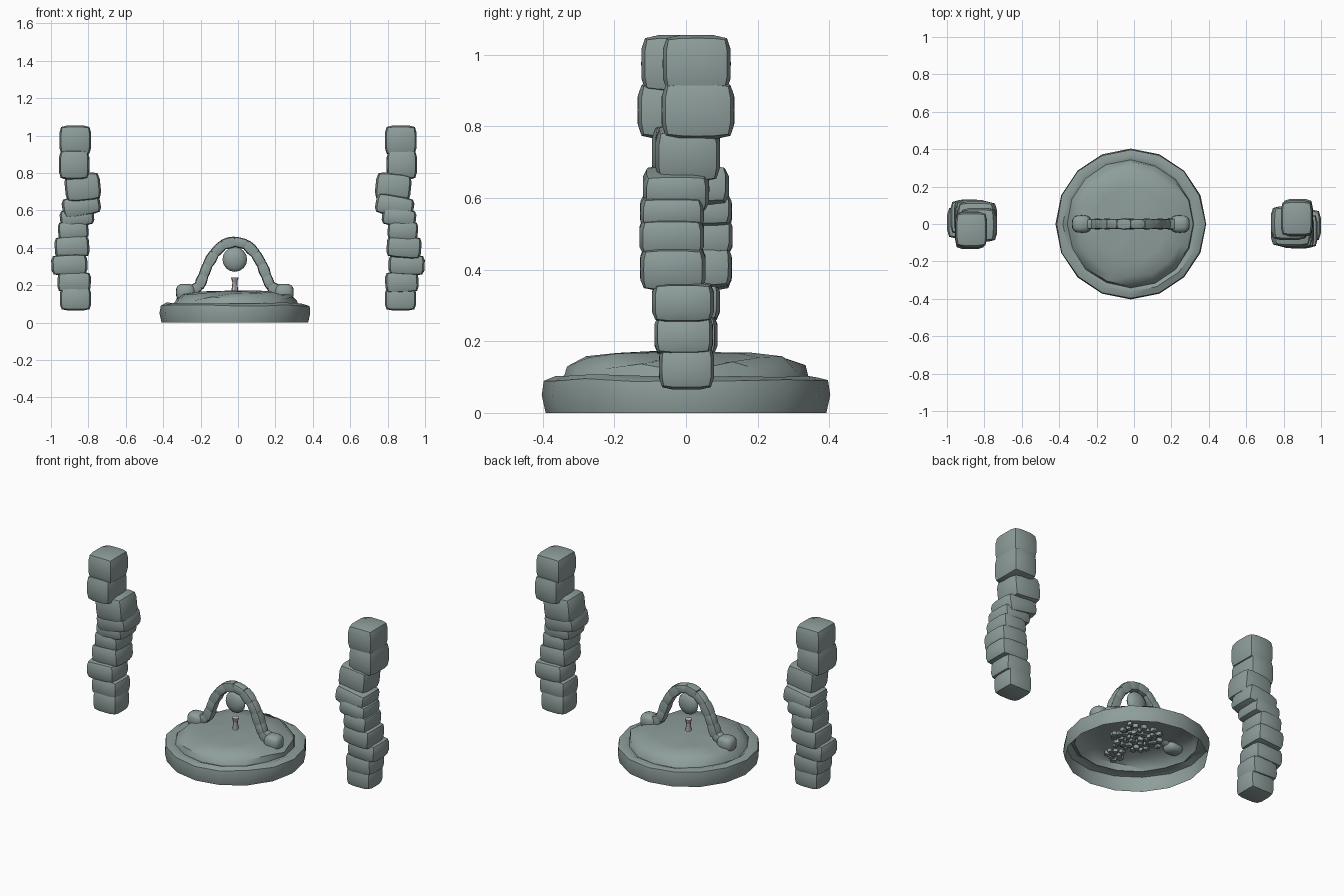
import bpy, bmesh, math, random
from mathutils import Matrix, Vector, Euler

if "Cube" in bpy.data.objects:
    bpy.data.objects.remove(bpy.data.objects["Cube"])

random.seed(4)
CX = -0.017


def material(name, col):
    m = bpy.data.materials.new(name)
    m.diffuse_color = (*col, 1)
    m.use_nodes = True
    m.node_tree.nodes["Principled BSDF"].inputs["Base Color"].default_value = m.diffuse_color
    return m


STONE = material("slate_stone", (0.27, 0.34, 0.33))
PALE = material("pale_stone", (0.62, 0.55, 0.55))


def finish(name, bm, mat=STONE, angle=40):
    bmesh.ops.recalc_face_normals(bm, faces=bm.faces)
    me = bpy.data.meshes.new(name)
    bm.to_mesh(me)
    bm.free()
    me.materials.append(mat)
    ob = bpy.data.objects.new(name, me)
    bpy.context.collection.objects.link(ob)
    bpy.ops.object.select_all(action='DESELECT')
    ob.select_set(True)
    bpy.context.view_layer.objects.active = ob
    bpy.ops.object.shade_smooth_by_angle(angle=math.radians(angle))
    return ob


def add_stone(bm, center, half, rot=None, power=5, cuts=3):
    """Pillow-shaped block: a cube pulled towards a rounded box."""
    t = bmesh.new()
    bmesh.ops.create_cube(t, size=2)
    bmesh.ops.subdivide_edges(t, edges=t.edges[:], cuts=cuts, use_grid_fill=True)
    m = Matrix.Translation(center) @ (rot or Matrix()) @ Matrix.Diagonal((*half, 1))
    new = {}
    for v in t.verts:
        k = sum(abs(c) ** power for c in v.co) ** (1 / power)
        big = max(abs(c) for c in v.co)
        new[v] = bm.verts.new(m @ (v.co * (big / k)))
    for f in t.faces:
        bm.faces.new([new[v] for v in f.verts])
    t.free()


# Stone pillars: x0, x1, y0, y1, z0, z1, tilt of each block on the right side
BLOCKS = [
    (.785, .952, -.075, .078, .065, .19, 0),
    (.787, .965, -.088, .075, .16, .275, -.05),
    (.805, .998, -.095, .078, .255, .365, .04),
    (.795, .980, -.128, .055, .345, .465, .08),
    (.800, .962, -.130, .050, .440, .545, .08),
    (.770, .952, -.128, .050, .515, .610, .12),
    (.735, .940, -.120, .065, .570, .680, .18),
    (.735, .925, -.085, .095, .650, .800, .10),
    (.795, .957, -.068, .135, .765, .925, 0),
    (.785, .955, -.065, .125, .895, 1.055, 0),
]
for side, turn in (("right", 0), ("left", math.pi)):
    bm = bmesh.new()
    for x0, x1, y0, y1, z0, z1, tilt in BLOCKS:
        rot = Euler((0, tilt, 0)).to_matrix().to_4x4()
        add_stone(bm, ((x0 + x1) / 2, (y0 + y1) / 2, (z0 + z1) / 2),
                  ((x1 - x0) / 2, (y1 - y0) / 2, (z1 - z0) / 2), rot, power=6)
    bmesh.ops.rotate(bm, verts=bm.verts[:], cent=(0, 0, 0), matrix=Matrix.Rotation(turn, 3, 'Z'))
    finish(side + "_pillar", bm)

# Base: open-bottomed wall, rim and uneven mound as one shell
SIDES = 16
PROFILE = [(.392, 0, 0), (.403, .05, 0), (.398, .092, .004), (.365, .104, .005)]
MOUND = [(.340, .095, .006), (.325, .128, .016), (.285, .155, .014),
         (.20, .163, .007), (.10, .170, .003)]


def shell(name, rings, sides, cap=None):
    bm = bmesh.new()
    loops = []
    for r, z, j in rings:
        loop = []
        for i in range(sides):
            a = 2 * math.pi * i / sides
            rr = r + random.uniform(-j, j) * .6
            loop.append(bm.verts.new((CX + rr * math.cos(a), rr * math.sin(a),
                                      z + random.uniform(-j, j))))
        loops.append(loop)
    for a, b in zip(loops, loops[1:]):
        for i in range(sides):
            k = (i + 1) % sides
            bm.faces.new((a[i], a[k], b[k], b[i]))
    if cap is not None:
        top = bm.verts.new((CX, 0, cap))
        for i in range(sides):
            bm.faces.new((loops[-1][i], loops[-1][(i + 1) % sides], top))
    return finish(name, bm)


shell("base_with_mound", PROFILE + MOUND, SIDES, .172)

# Arch of small blocks
HALF = [(.243, .165), (.190, .195), (.168, .250), (.145, .310), (.110, .370), (.062, .418), (0, .434)]
path = [Vector((CX - x, 0, z)) for x, z in HALF] + [Vector((CX + x, 0, z)) for x, z in HALF[-2::-1]]
bm = bmesh.new()
for i, (a, b) in enumerate(zip(path, path[1:])):
    d = b - a
    rot = Matrix.Rotation(math.atan2(d.x, d.z), 4, 'Y')
    w = .031 if i % 2 else .028
    add_stone(bm, (a + b) / 2, (w, w, d.length / 2 + .012), rot, power=4, cuts=1 if i % 2 else 3)
finish("arch", bm)

# Round boulders at the arch feet
for side, x in (("left", -.28), ("right", .246)):
    bm = bmesh.new()
    add_stone(bm, (x, 0, .162), (.052, .047, .046), power=3)
    finish(side + "_foot_boulder", bm)

# Flat round stone hanging under the arch
bm = bmesh.new()
bmesh.ops.create_uvsphere(bm, u_segments=12, v_segments=8, radius=1,
                          matrix=Matrix.Translation((CX, 0, .338)) @ Matrix.Diagonal((.066, .030, .066, 1)))
finish("hanging_stone", bm, angle=60)

# Pale waisted post in the middle
bm = bmesh.new()
bmesh.ops.create_cone(bm, cap_ends=True, segments=8, radius1=.022, radius2=.013, depth=.08,
                      matrix=Matrix.Translation((CX, 0, .175)))
bmesh.ops.create_cone(bm, cap_ends=True, segments=8, radius1=.012, radius2=.021, depth=.03,
                      matrix=Matrix.Translation((CX, 0, .227)))
finish("centre_post", bm, PALE)

# Pebble heaps under the mound
bm = bmesh.new()
for cx, cy, radius, count in ((CX, 0, .14, 52), (-.05, -.22, .055, 9)):
    for i in range(count):
        r, a = radius * math.sqrt((i + .5) / count), i * 2.39996
        s = random.uniform(.015, .020)
        add_stone(bm, (cx + r * math.cos(a), cy + r * math.sin(a), .115 + random.uniform(-.012, .012)),
                  (s, s, s * .8), Matrix.Rotation(a, 4, 'Z'), power=3, cuts=1)
finish("pebbles", bm)
